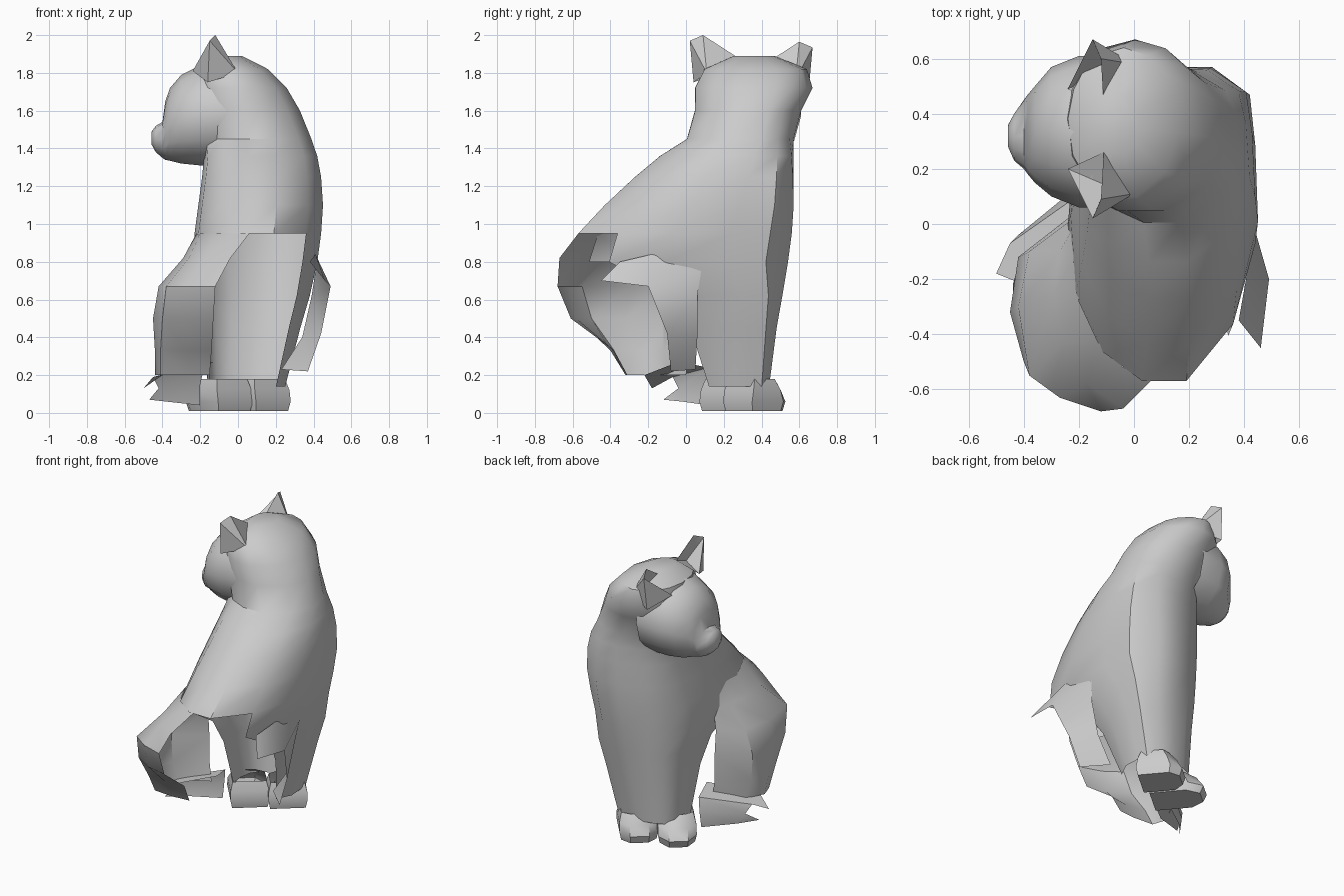
import bpy, bmesh, math
from mathutils import Vector, Matrix

if "Cube" in bpy.data.objects:
    bpy.data.objects.remove(bpy.data.objects["Cube"], do_unlink=True)

grey = bpy.data.materials.new("plain grey")
grey.use_nodes = True
grey.diffuse_color = (0.6, 0.6, 0.6, 1)
bsdf = next(n for n in grey.node_tree.nodes if n.type == 'BSDF_PRINCIPLED')
bsdf.inputs["Base Color"].default_value = (0.6, 0.6, 0.6, 1)
bsdf.inputs["Roughness"].default_value = 0.8


def finish(name, bm, angle=35):
    """Turn a bmesh into a shaded object."""
    bmesh.ops.recalc_face_normals(bm, faces=bm.faces[:])
    mesh = bpy.data.meshes.new(name)
    bm.to_mesh(mesh)
    bm.free()
    mesh.materials.append(grey)
    obj = bpy.data.objects.new(name, mesh)
    bpy.context.collection.objects.link(obj)
    bpy.ops.object.select_all(action='DESELECT')
    obj.select_set(True)
    bpy.context.view_layer.objects.active = obj
    bpy.ops.object.shade_smooth_by_angle(angle=math.radians(angle))


def polys(name, points, faces):
    """Small part from a few points."""
    bm = bmesh.new()
    vs = [bm.verts.new(p) for p in points]
    for f in faces:
        bm.faces.new([vs[i] for i in f])
    finish(name, bm)


def loft(name, rows, angle, holes=None, closed=True):
    """Skin rows of points, leaving out faces listed per row."""
    bm = bmesh.new()
    rows = [[bm.verts.new(p) for p in row] for row in rows]
    n = len(rows[0])
    for r in range(len(rows) - 1):
        for i in range(n if closed else n - 1):
            if not holes or i not in holes.get(r, ()):
                j = (i + 1) % n
                bm.faces.new((rows[r][i], rows[r][j], rows[r + 1][j], rows[r + 1][i]))
    if closed:
        bm.faces.new(rows[-1])
    loose = [v for v in bm.verts if not v.link_faces]
    bmesh.ops.delete(bm, geom=loose, context='VERTS')
    finish(name, bm, angle)


# Body plan: narrow ridge at the back, chest turned toward one front corner
plan = [(0.44, 0.25), (0.42, 0.45), (0.28, 0.56), (0.12, 0.56), (-0.03, 0.51),
        (-0.14, 0.43), (-0.20, 0.27), (-0.22, 0.05), (-0.20, -0.22), (-0.10, -0.43),
        (0.04, -0.53), (0.20, -0.53), (0.37, -0.33), (0.45, -0.05)]
unit = [Vector(((x - 0.115) / 0.335, (y - 0.015) / 0.545)) for x, y in plan]

# Levels: z, x min, x max, y min, y max, roundness
levels = [(0.14, -0.16, 0.25, 0.05, 0.44, 0), (0.45, -0.18, 0.33, -0.08, 0.48, 0),
          (0.62, -0.20, 0.38, -0.22, 0.51, 0), (0.80, -0.24, 0.42, -0.62, 0.54, 0),
          (0.95, -0.23, 0.44, -0.57, 0.56, 0), (1.10, -0.21, 0.45, -0.43, 0.57, 0),
          (1.25, -0.19, 0.44, -0.27, 0.57, 0.1), (1.36, -0.18, 0.42, -0.14, 0.57, 0.3),
          (1.45, -0.19, 0.39, 0.00, 0.57, 0.7), (1.60, -0.25, 0.33, 0.04, 0.61, 1),
          (1.72, -0.26, 0.26, 0.04, 0.67, 1), (1.82, -0.24, 0.16, 0.09, 0.64, 1),
          (1.89, -0.14, 0.02, 0.25, 0.47, 1)]

# Legs, torso, neck and skull in one loft, torn open at the lower rump
rows = []
for z, x0, x1, y0, y1, rnd in levels:
    ring = [p.lerp(p.normalized(), rnd) for p in unit]
    rows.append([((x0 + x1) / 2 + q.x * (x1 - x0) / 2,
                  (y0 + y1) / 2 + q.y * (y1 - y0) / 2, z) for q in ring])
back = (8, 9, 10, 11)
loft("body_and_skull", rows, 40, {0: back, 1: back, 2: back, 3: (9, 10, 11)})

# Face: cheeks narrowing to the muzzle; x, y min, y max, z min, z max
face = [(-0.05, 0.06, 0.61, 1.31, 1.86), (-0.20, 0.06, 0.61, 1.31, 1.84),
        (-0.30, 0.10, 0.57, 1.32, 1.79), (-0.36, 0.15, 0.50, 1.335, 1.72),
        (-0.385, 0.18, 0.47, 1.34, 1.65), (-0.40, 0.20, 0.45, 1.35, 1.54),
        (-0.435, 0.23, 0.40, 1.38, 1.52), (-0.457, 0.28, 0.36, 1.42, 1.49)]
rows = []
for x, y0, y1, z0, z1 in face:
    angles = [math.tau * i / 12 for i in range(12)]
    rows.append([(x, (y0 + y1) / 2 + (y1 - y0) / 2 * math.cos(a),
                  (z0 + z1) / 2 + (z1 - z0) / 2 * math.sin(a)) for a in angles])
loft("face", rows, 40)

# Remaining haunch and rump: open shell, knee to tail side, top to bottom
haunch = {
    0.95: [(-0.20, 0.02), (-0.22, -0.13), (-0.20, -0.28), (-0.13, -0.43), (-0.04, -0.52), (0.06, -0.57)],
    0.82: [(-0.22, 0.02), (-0.27, -0.10), (-0.29, -0.25), (-0.26, -0.43), (-0.17, -0.58), (-0.04, -0.67)],
    0.67: [(-0.24, 0.02), (-0.38, -0.10), (-0.42, -0.30), (-0.38, -0.55), (-0.27, -0.63), (-0.12, -0.68)],
    0.50: [(-0.23, 0.02), (-0.42, -0.12), (-0.45, -0.32), (-0.40, -0.50), (-0.27, -0.58), (-0.13, -0.61)],
    0.33: [(-0.23, 0.02), (-0.41, -0.12), (-0.44, -0.27), (-0.41, -0.38), (-0.27, -0.40), (-0.14, -0.38)],
    0.20: [(-0.20, 0.00), (-0.38, -0.10), (-0.44, -0.22), (-0.41, -0.31), (-0.27, -0.32), (-0.15, -0.31)]}
loft("haunch", [[(x, y, z) for x, y in row] for z, row in haunch.items()], 40, closed=False)

# Torn remnant of the other haunch
polys("haunch_remnant",
      [(0.41, 0.08, 0.75), (0.41, -0.18, 0.84), (0.38, -0.35, 0.80),
       (0.39, 0.06, 0.62), (0.49, -0.20, 0.67), (0.46, -0.45, 0.70),
       (0.34, 0.06, 0.40), (0.44, -0.10, 0.42),
       (0.23, 0.05, 0.23), (0.37, -0.08, 0.22)],
      [(0, 1, 4, 3), (1, 2, 5, 4), (3, 4, 7, 6), (6, 7, 9, 8)])

# Hind foot: two ragged layers
polys("hind_foot",
      [(-0.18, 0.12, 0.24), (-0.45, -0.07, 0.19), (-0.50, -0.18, 0.13),
       (-0.40, -0.22, 0.20), (-0.13, -0.04, 0.27),
       (-0.20, 0.14, 0.15), (-0.42, -0.04, 0.13), (-0.47, -0.12, 0.07),
       (-0.20, 0.12, 0.04), (-0.38, -0.02, 0.06)],
      [(0, 1, 2, 3, 4), (0, 5, 6, 1), (5, 8, 9, 6), (6, 9, 7)])

# Front paws side by side, pointing along the chest direction
turn = Matrix.Rotation(math.radians(130), 2)
for side, c, reach in (("left", (0.11, 0.365), 0.16), ("right", (-0.09, 0.24), 0.22)):
    rows = []
    for z, front, heel, w in ((0.18, 0.08, 0.09, 0.105), (0.12, 0.8 * reach, 0.11, 0.12),
                              (0.06, reach, 0.12, 0.12), (0.01, 0.9 * reach, 0.11, 0.11)):
        pts = [(front, -w * 0.5), (front, w * 0.5), (front * 0.6, w),
               (-heel, w), (-heel, -w), (front * 0.6, -w)]
        rows.append([(*(turn @ Vector(p) + Vector(c)), z) for p in pts])
    loft(side + "_front_paw", rows, 35)

# Ears: hollow shells opening toward the face, mirrored across the head
# Points: outer tip, tip, front corner, outer base, back corner, inner corner, hollow
ear = [(-0.15, 0.02, 1.97), (-0.12, 0.09, 2.00), (-0.24, 0.20, 1.81),
       (-0.16, 0.04, 1.75), (0.00, 0.11, 1.80), (-0.11, 0.26, 1.89),
       (-0.10, 0.14, 1.84)]
ear_faces = [(0, 3, 2), (0, 1, 4), (0, 4, 3), (1, 5, 4),
             (2, 6, 0), (0, 6, 1), (1, 6, 5), (2, 5, 6)]
polys("near_ear", ear, ear_faces)
polys("far_ear", [(x, 0.69 - y, z - 0.035) for x, y, z in ear], ear_faces)
